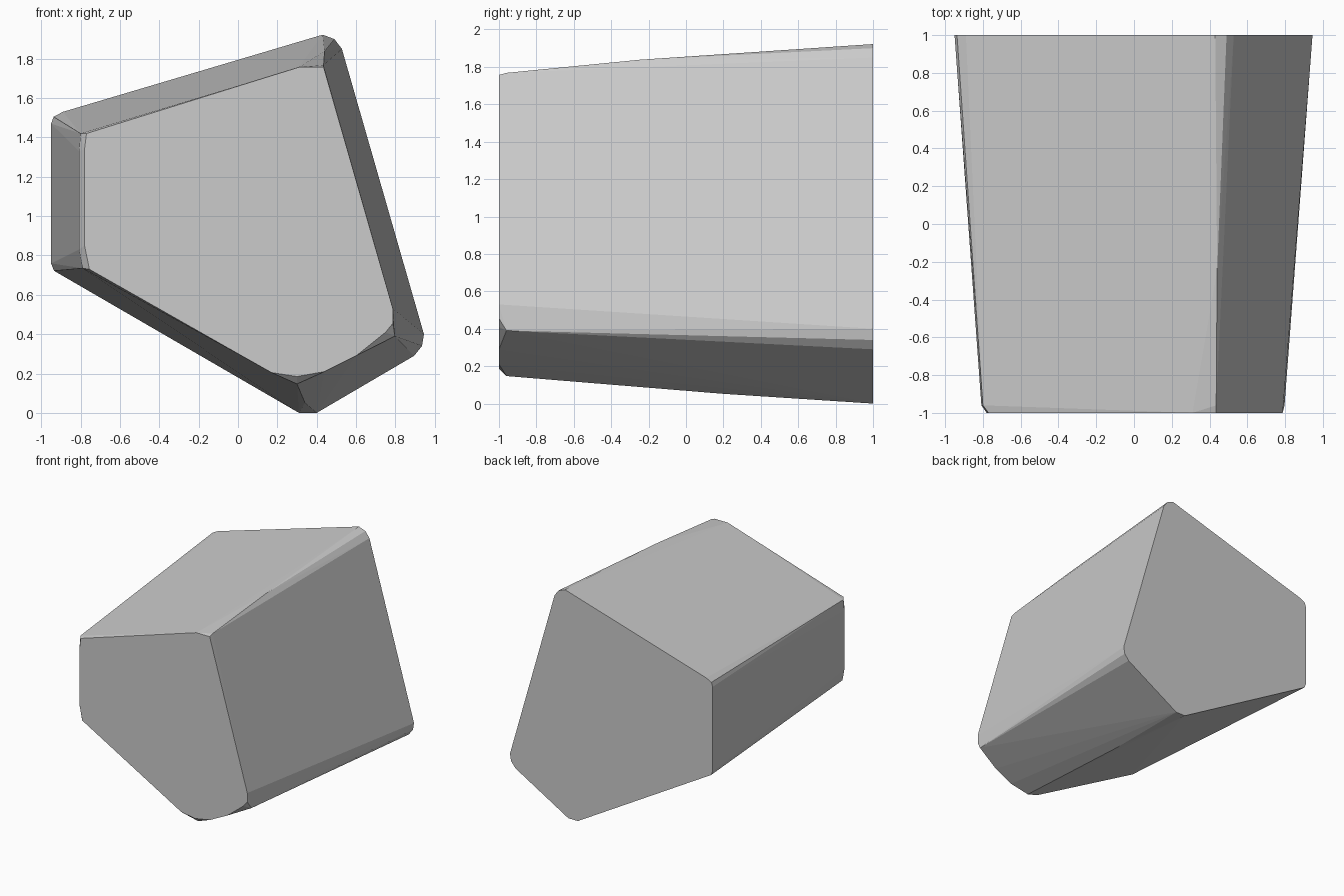
import bpy, bmesh

# Cross-sections as (x, z) points, keyed by depth y
sections = {
    # large back face
    1.0: [(-0.95, 1.47), (-0.937, 1.505), (-0.89, 1.53), (0.43, 1.922), (0.49, 1.90),
          (0.528, 1.85), (0.945, 0.40), (0.935, 0.34), (0.895, 0.29), (0.40, 0.0),
          (0.31, 0.0), (-0.88, 0.69), (-0.935, 0.722), (-0.95, 0.76)],
    # slight bulge of the belly and the roof ridge
    0.2: [(0.34, 0.052)],
    -0.25: [(0.44, 1.838)],
    # chamfer ring just behind the front
    -0.96: [(-0.808, 1.33), (-0.80, 1.42), (-0.79, 0.735), (-0.808, 0.83),
            (0.30, 0.147), (0.797, 0.39), (0.435, 1.768)],
    # small front face
    -1.0: [(-0.78, 1.34), (-0.77, 1.42), (0.31, 1.757), (0.435, 1.757), (0.787, 0.53),
           (0.787, 0.455), (0.75, 0.41), (0.60, 0.29), (0.44, 0.21), (0.30, 0.185),
           (0.17, 0.205), (-0.755, 0.73), (-0.78, 0.85)],
}

# Convex tapered block wrapped around the sections
bm = bmesh.new()
for y, points in sections.items():
    for x, z in points:
        bm.verts.new((x, y, z))
result = bmesh.ops.convex_hull(bm, input=bm.verts[:])
loose = [v for v in bm.verts if not v.link_faces]
bmesh.ops.delete(bm, geom=loose, context='VERTS')
bmesh.ops.dissolve_limit(bm, angle_limit=0.01, verts=bm.verts[:], edges=bm.edges[:])
bmesh.ops.recalc_face_normals(bm, faces=bm.faces[:])

mesh = bpy.data.meshes.new("tapered_block")
bm.to_mesh(mesh)
bm.free()
block = bpy.data.objects.new("tapered_block", mesh)
bpy.context.collection.objects.link(block)
